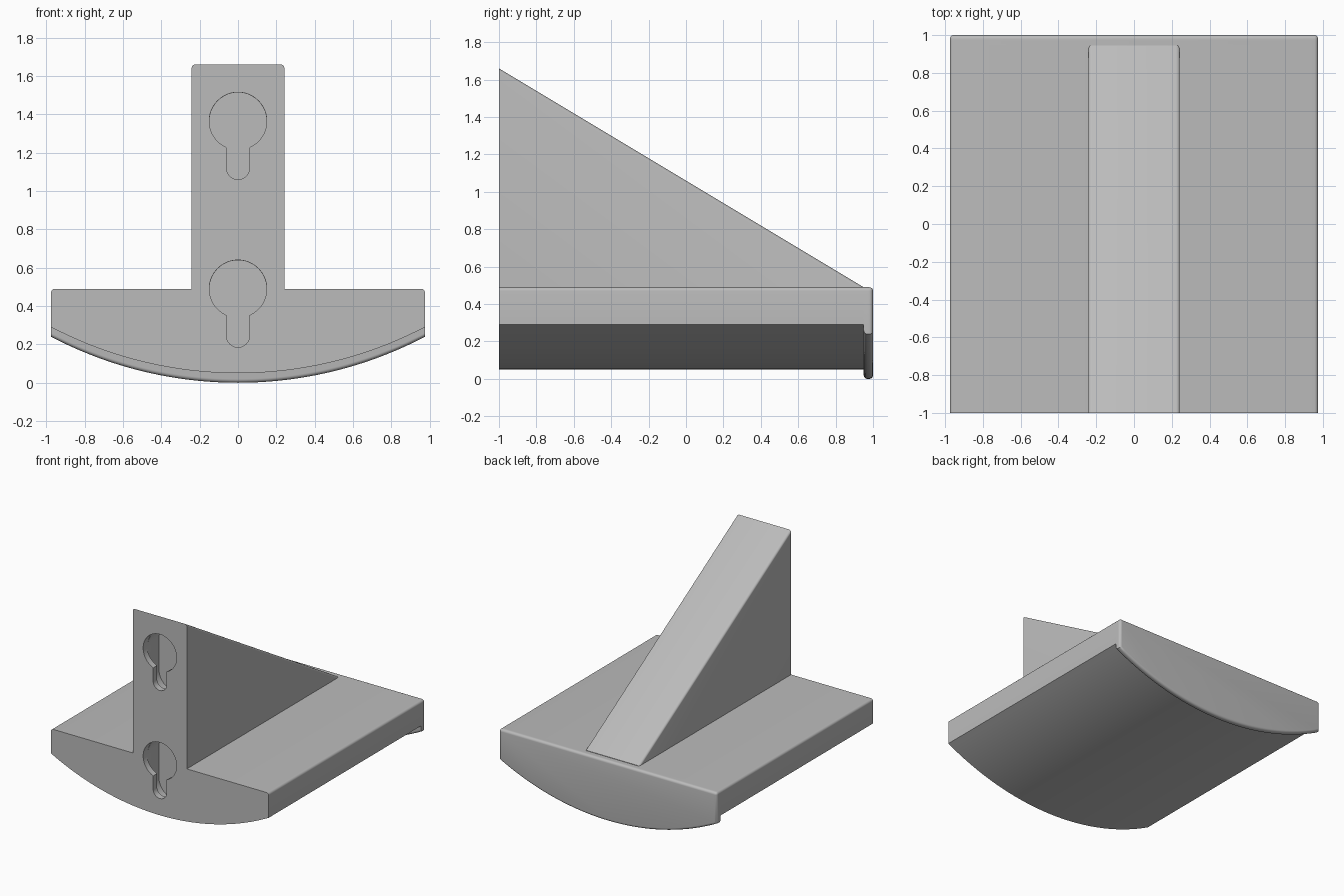
import bpy, bmesh
from math import sin, cos, asin, sqrt, pi

cube = bpy.data.objects.get("Cube")
if cube:
    bpy.data.objects.remove(cube, do_unlink=True)

GREY = (0.5, 0.5, 0.5, 1.0)
grey = bpy.data.materials.new("plain grey")
grey.use_nodes = True
grey.diffuse_color = GREY
grey.node_tree.nodes["Principled BSDF"].inputs["Base Color"].default_value = GREY

HALF, TOP, FILLET = 0.975, 0.49, 0.02
FRONT, LIP, BACK = -1.0, 0.95, 1.0


def arc(cx, cz, r, a0, a1, n):
    """Points on an arc, angles in radians."""
    return [(cx + r * cos(a0 + (a1 - a0) * i / n),
             cz + r * sin(a0 + (a1 - a0) * i / n)) for i in range(n + 1)]


def rounded_top(half, top, r):
    """Top edge from right to left with rounded corners."""
    return (arc(half - r, top - r, r, 0, pi / 2, 5)
            + arc(r - half, top - r, r, pi / 2, pi, 5))


def hull(bottom, inset=0.0, bottom_inset=0.0):
    """Flat-topped section with a shallow curved underside."""
    half = HALF - inset
    radius = 2.1
    low = bottom + max(inset, bottom_inset)
    under = []
    for i in range(49):
        x = -half + 2 * half * i / 48
        under.append((x, low + radius - sqrt(radius ** 2 - x ** 2)))
    return rounded_top(half, TOP - inset, max(FILLET - inset, 0.002)) + under


def loft(name, sections):
    """Skin matching (y, outline) sections and close both ends."""
    bm = bmesh.new()
    rings = [[bm.verts.new((x, y, z)) for x, z in pts] for y, pts in sections]
    for a, b in zip(rings, rings[1:]):
        for i in range(len(a)):
            j = (i + 1) % len(a)
            bm.faces.new((a[i], a[j], b[j], b[i]))
    bm.faces.new(rings[0])
    bm.faces.new(rings[-1])
    bmesh.ops.recalc_face_normals(bm, faces=bm.faces)
    mesh = bpy.data.meshes.new(name)
    bm.to_mesh(mesh)
    bm.free()
    mesh.materials.append(grey)
    obj = bpy.data.objects.new(name, mesh)
    bpy.context.collection.objects.link(obj)
    return obj


def activate(obj):
    bpy.ops.object.select_all(action="DESELECT")
    obj.select_set(True)
    bpy.context.view_layer.objects.active = obj


def combine(target, tool, operation):
    """Apply a boolean and discard the tool."""
    mod = target.modifiers.new("combine", "BOOLEAN")
    mod.operation = operation
    mod.solver = "EXACT"
    mod.object = tool
    activate(target)
    bpy.ops.object.modifier_apply(modifier=mod.name)
    bpy.data.objects.remove(tool, do_unlink=True)


# Curved bracket body
body = loft("bracket_body", [(FRONT, hull(0.05)), (LIP, hull(0.05))])


# Sloping support wedge
def wedge_section(top):
    return rounded_top(0.242, top, FILLET) + [(-0.242, 0.3), (0.242, 0.3)]


wedge = loft("support_wedge", [(FRONT, wedge_section(1.66)),
                               (LIP - 0.005, wedge_section(TOP + 0.003))])
combine(body, wedge, "UNION")

# Keyhole mounting slots, with a wider pocket behind the front wall
HEAD, SLOT, DROP = 0.15, 0.06, 0.245
for z in (1.365, 0.49):
    a = asin(SLOT / HEAD)
    keyhole = (arc(0, z, HEAD, a - pi / 2, 1.5 * pi - a, 40)
               + arc(0, z - DROP, SLOT, pi, 2 * pi, 16))
    r = HEAD - 0.001
    pocket = arc(0, z, r, 0, pi, 24) + arc(0, z - DROP, r, pi, 2 * pi, 24)
    combine(body, loft("keyhole_cutter", [(FRONT - 0.1, keyhole),
                                          (FRONT + 0.06, keyhole)]), "DIFFERENCE")
    combine(body, loft("pocket_cutter", [(FRONT + 0.05, pocket),
                                         (FRONT + 0.2, pocket)]), "DIFFERENCE")

# Rounded end lip
sections = []
for i in range(6):
    t = pi / 2 * i / 5
    sections.append((LIP + FILLET * (1 - cos(t)),
                     hull(0.0, 0.0, FILLET * (1 - sin(t)))))
for i in range(6):
    t = pi / 2 * i / 5
    sections.append((BACK - FILLET * (1 - sin(t)),
                     hull(0.0, FILLET * (1 - cos(t)))))
lip = loft("end_lip", sections)

for obj in (body, lip):
    activate(obj)
    bpy.ops.object.shade_smooth_by_angle(angle=pi / 6)
